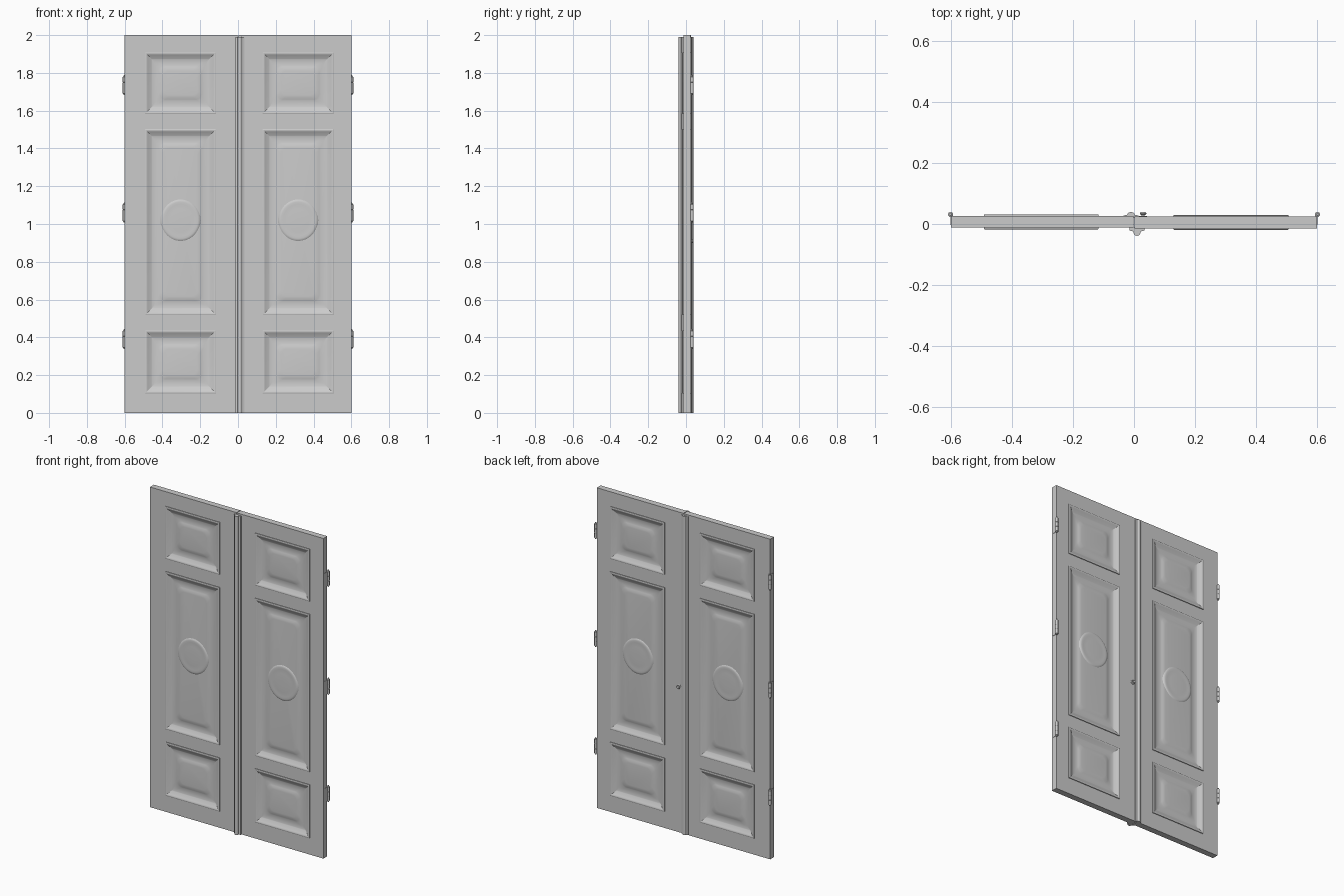
import bpy, bmesh, math
from mathutils import Vector

if "Cube" in bpy.data.objects:
    bpy.data.objects.remove(bpy.data.objects["Cube"])

ROWS = [(0.105, 0.435), (0.52, 1.50), (1.585, 1.907)]   # panel heights


def finish(bm, name, smooth=True):
    bmesh.ops.remove_doubles(bm, verts=bm.verts, dist=1e-5)
    bmesh.ops.recalc_face_normals(bm, faces=bm.faces)
    me = bpy.data.meshes.new(name)
    bm.to_mesh(me)
    bm.free()
    ob = bpy.data.objects.new(name, me)
    bpy.context.collection.objects.link(ob)
    if smooth:
        bpy.ops.object.select_all(action='DESELECT')
        ob.select_set(True)
        bpy.context.view_layer.objects.active = ob
        bpy.ops.object.shade_smooth_by_angle(angle=math.radians(35))
    return ob


def loft(bm, rings):
    loops = [[bm.verts.new(p) for p in r] for r in rings]
    for a, b in zip(loops, loops[1:]):
        n = len(a)
        for i in range(n):
            bm.faces.new((a[i], a[(i + 1) % n], b[(i + 1) % n], b[i]))
    bm.faces.new(loops[0])
    bm.faces.new(loops[-1])


def rounded_rect(x0, x1, z0, z1, inset, r, y, seg=6):
    x0, x1, z0, z1 = x0 + inset, x1 - inset, z0 + inset, z1 - inset
    pts = []
    for k, (cx, cz) in enumerate([(x1 - r, z1 - r), (x0 + r, z1 - r),
                                  (x0 + r, z0 + r), (x1 - r, z0 + r)]):
        for i in range(seg + 1):
            a = math.pi / 2 * (k + i / seg)
            pts.append((cx + r * math.cos(a), y, cz + r * math.sin(a)))
    return pts


def leaf(name, x0, x1, px0, px1, y0, y1):
    # one slab with openings for the panels
    xs = [x0, px0, px1, x1]
    zs = [0] + [z for row in ROWS for z in row] + [2]
    bm = bmesh.new()
    faces = []
    for i in range(3):
        for j in range(7):
            if i == 1 and j % 2:
                continue
            q = [(xs[i], zs[j]), (xs[i + 1], zs[j]), (xs[i + 1], zs[j + 1]), (xs[i], zs[j + 1])]
            faces.append(bm.faces.new([bm.verts.new((x, y0, z)) for x, z in q]))
    bmesh.ops.remove_doubles(bm, verts=bm.verts, dist=1e-5)
    ext = bmesh.ops.extrude_face_region(bm, geom=bm.faces[:], use_keep_orig=True)
    vs = [g for g in ext['geom'] if isinstance(g, bmesh.types.BMVert)]
    bmesh.ops.translate(bm, verts=vs, vec=(0, y1 - y0, 0))
    finish(bm, name, False)


# inset, height above the leaf face, corner radius
MOULD = [(-0.002, 0.0, 0.0002), (-0.002, 0.0045, 0.0002), (0.001, 0.006, 0.0002),
         (0.006, 0.006, 0.0002), (0.012, 0.002, 0.0002), (0.032, -0.009, 0.0002),
         (0.036, -0.0105, 0.0002), (0.068, -0.010, 0.03), (0.075, -0.008, 0.032),
         (0.086, -0.005, 0.034), (0.096, -0.004, 0.034)]


def panel(name, x0, x1, z0, z1, y0, y1):
    # moulded, fielded panel showing on both faces
    front = [rounded_rect(x0, x1, z0, z1, i, r, y0 - h) for i, h, r in MOULD]
    back = [rounded_rect(x0, x1, z0, z1, i, r, y1 + h) for i, h, r in MOULD]
    bm = bmesh.new()
    loft(bm, front[::-1] + back)
    finish(bm, name)


def medallion(name, cx, cz, y, side):
    # shallow round boss with a soft rim
    prof = [(0.118, -0.012), (0.113, -0.006), (0.105, -0.001), (0.097, 0.0005),
            (0.085, -0.0005), (0.06, 0.0005), (0.03, 0.001), (0.008, 0.001)]
    bm = bmesh.new()
    loft(bm, [[(cx + r * 0.94 * math.cos(math.tau * i / 40), y + side * h,
                cz + r * math.sin(math.tau * i / 40)) for i in range(40)] for r, h in prof])
    finish(bm, name)


def strip(name, profile, z0, z1):
    bm = bmesh.new()
    loft(bm, [[(x, y, z) for x, y in profile] for z in (z0, z1)])
    finish(bm, name)


def box(name, x0, x1, y0, y1, z0, z1):
    strip(name, [(x0, y0), (x1, y0), (x1, y1), (x0, y1)], z0, z1)


def lathe(name, prof, origin, axis='Z', n=14):
    bm = bmesh.new()
    rings = []
    for r, h in prof:
        ring = []
        for i in range(n):
            a = math.tau * i / n
            c, s = r * math.cos(a), r * math.sin(a)
            ring.append(Vector(origin) + Vector((c, s, h) if axis == 'Z' else (c, h, s)))
        rings.append(ring)
    loft(bm, rings)
    finish(bm, name)


# door leaves with panels and medallions
for side, x0, x1, p0, p1, y0, y1 in [
        ("left", -0.6, -0.002, -0.49, -0.118, -0.012, 0.026),
        ("right", 0.002, 0.6, 0.132, 0.505, -0.014, 0.024)]:
    leaf(side + "_leaf", x0, x1, p0, p1, y0, y1)
    for (z0, z1), pos in zip(ROWS, ("bottom", "middle", "top")):
        panel(f"{side}_{pos}_panel", p0, p1, z0, z1, y0, y1)
    mid = (p0 + p1) / 2
    medallion(side + "_front_medallion", mid, 1.02, y0, -1)
    medallion(side + "_back_medallion", mid, 1.02, y1, 1)

# half-round meeting strips covering the joint, front and back
for name, cx, y, s, top in [("front_meeting_strip", 0.010, -0.012, -1, 1.99),
                            ("back_meeting_strip", -0.010, 0.022, 1, 1.99)]:
    d = 0.027 if s < 0 else 0.017
    prof = [(cx - 0.024, y), (cx - 0.024, y + s * d * 0.35), (cx - 0.014, y + s * d * 0.45)]
    for i in range(9):
        a = math.pi * (1 - i / 8)
        prof.append((cx + 0.012 * math.cos(a), y + s * d * (0.5 + 0.5 * math.sin(a))))
    prof += [(cx + 0.014, y + s * d * 0.45), (cx + 0.024, y + s * d * 0.35), (cx + 0.024, y)]
    strip(name, prof, 0, top)

# small latch knob on the back of the right leaf
lathe("latch_plate", [(0.013, 0), (0.013, 0.003), (0.010, 0.004)], (0.03, 0.023, 0.91), 'Y')
lathe("latch_knob", [(0.005, 0), (0.005, 0.006), (0.010, 0.009), (0.011, 0.012),
                     (0.008, 0.016), (0.003, 0.017)], (0.03, 0.023, 0.91), 'Y')

# hinges on both outer edges
HINGE = [(0.002, -0.053), (0.005, -0.051), (0.005, -0.046), (0.0085, -0.044), (0.0085, -0.016),
         (0.0075, -0.015), (0.0085, -0.014), (0.0085, 0.014), (0.0075, 0.015), (0.0085, 0.016),
         (0.0085, 0.044), (0.005, 0.046), (0.005, 0.051), (0.002, 0.053)]
for s, side in ((-1, "left"), (1, "right")):
    for k, z in enumerate((0.39, 1.06, 1.735)):
        lathe(f"{side}_hinge_barrel_{k + 1}", HINGE, (s * 0.602, 0.0315, z))
        xa, xb = sorted((s * 0.598, s * 0.602))
        box(f"{side}_hinge_plate_{k + 1}", xa, xb, -0.004, 0.03, z - 0.044, z + 0.044)
